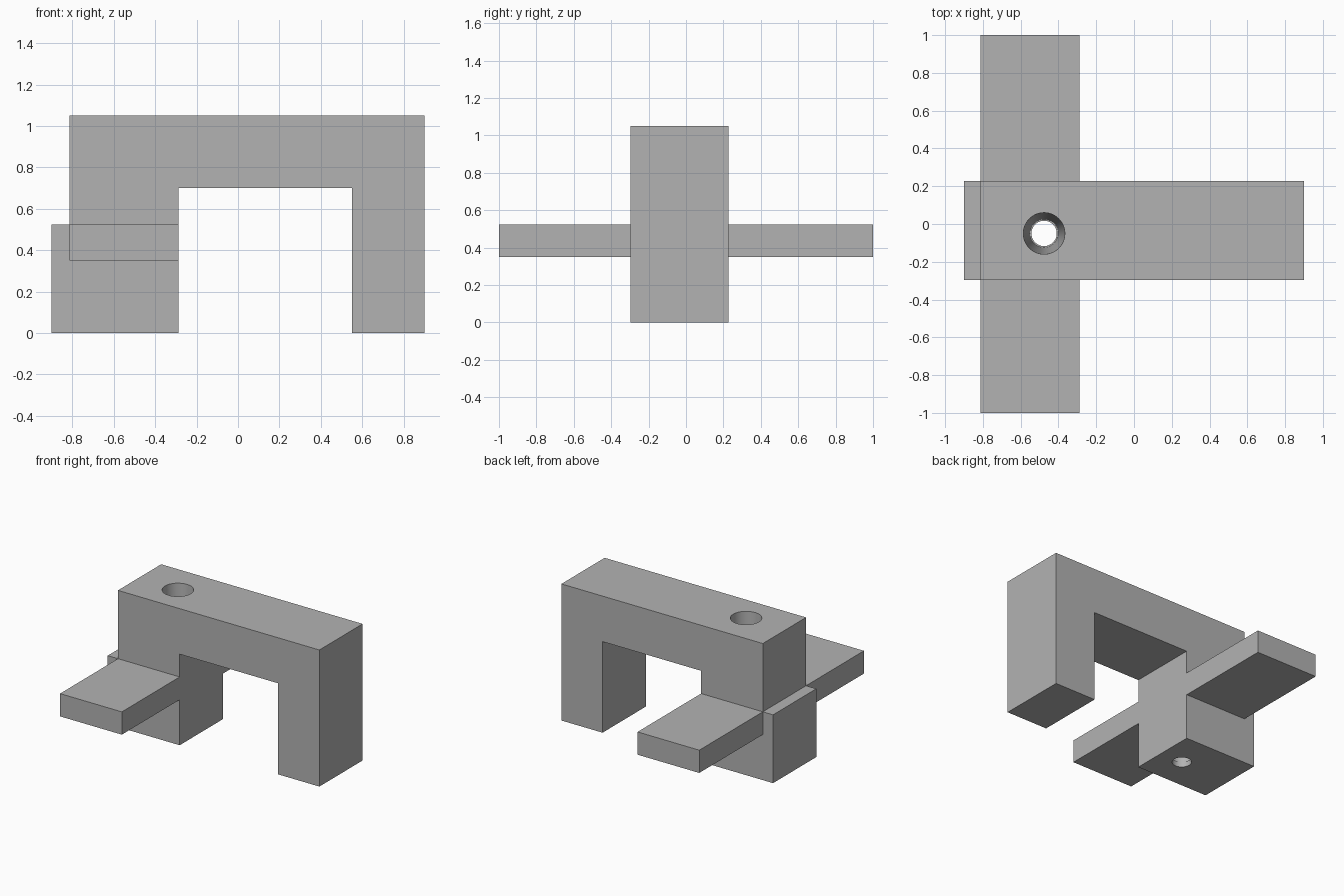
import bpy, bmesh, math

cube = bpy.data.objects.get("Cube")
if cube:
    bpy.data.objects.remove(cube, do_unlink=True)

grey = bpy.data.materials.new("plain grey")
grey.use_nodes = True
color = (0.45, 0.45, 0.45, 1)
grey.diffuse_color = color
grey.node_tree.nodes["Principled BSDF"].inputs["Base Color"].default_value = color

FRONT, BACK = -0.297, 0.228   # faces of the arch
COL_L, COL_R = -0.813, -0.288  # sides of the thick column


def finish(name, bm):
    bmesh.ops.recalc_face_normals(bm, faces=bm.faces)
    mesh = bpy.data.meshes.new(name)
    bm.to_mesh(mesh)
    bm.free()
    mesh.materials.append(grey)
    obj = bpy.data.objects.new(name, mesh)
    bpy.context.collection.objects.link(obj)
    return obj


def extrude_profile(name, points, y0, y1):
    bm = bmesh.new()
    face = bm.faces.new([bm.verts.new((x, y0, z)) for x, z in points])
    geom = bmesh.ops.extrude_face_region(bm, geom=[face])["geom"]
    verts = [g for g in geom if isinstance(g, bmesh.types.BMVert)]
    bmesh.ops.translate(bm, verts=verts, vec=(0, y1 - y0, 0))
    return finish(name, bm)


def lathe(name, profile, center, sides=48):
    bm = bmesh.new()
    rings = []
    for r, z in profile:
        angles = [2 * math.pi * i / sides for i in range(sides)]
        rings.append([bm.verts.new((center[0] + r * math.cos(a),
                                    center[1] + r * math.sin(a), z)) for a in angles])
    for a, b in zip(rings, rings[1:]):
        for i in range(sides):
            j = (i + 1) % sides
            bm.faces.new((a[i], a[j], b[j], b[i]))
    bm.faces.new(rings[0])
    bm.faces.new(rings[-1])
    return finish(name, bm)


# Arch with a thick stepped column and a narrower leg
arch = extrude_profile("arch_body", [
    (-0.9, 0), (COL_R, 0), (COL_R, 0.7), (0.55, 0.7), (0.55, 0), (0.9, 0),
    (0.9, 1.05), (COL_L, 1.05), (COL_L, 0.525), (-0.9, 0.525)], FRONT, BACK)

# Tapered bore through the column, with a small lip at the foot
cutter = lathe("bore_cutter", [
    (0.067, -0.1), (0.067, 0.04), (0.075, 0.04), (0.11, 1.05), (0.11, 1.15)],
    (-0.476, -0.05))
cutter.hide_render = True
cutter.hide_viewport = True
mod = arch.modifiers.new("bore", 'BOOLEAN')
mod.operation = 'DIFFERENCE'
mod.solver = 'EXACT'
mod.object = cutter

# Apply the bore, then smooth its wall
bpy.context.view_layer.update()
evaluated = arch.evaluated_get(bpy.context.evaluated_depsgraph_get())
arch_mesh = bpy.data.meshes.new_from_object(evaluated)
arch.modifiers.clear()
arch.data = arch_mesh
bpy.data.objects.remove(cutter, do_unlink=True)
bpy.ops.object.select_all(action='DESELECT')
arch.select_set(True)
bpy.context.view_layer.objects.active = arch
bpy.ops.object.shade_smooth_by_angle(angle=math.radians(30))

# Flat arms on both sides of the column
arm = [(COL_L, 0.35), (COL_R, 0.35), (COL_R, 0.525), (COL_L, 0.525)]
extrude_profile("front_arm", arm, -1, FRONT)
extrude_profile("back_arm", arm, BACK, 1)
